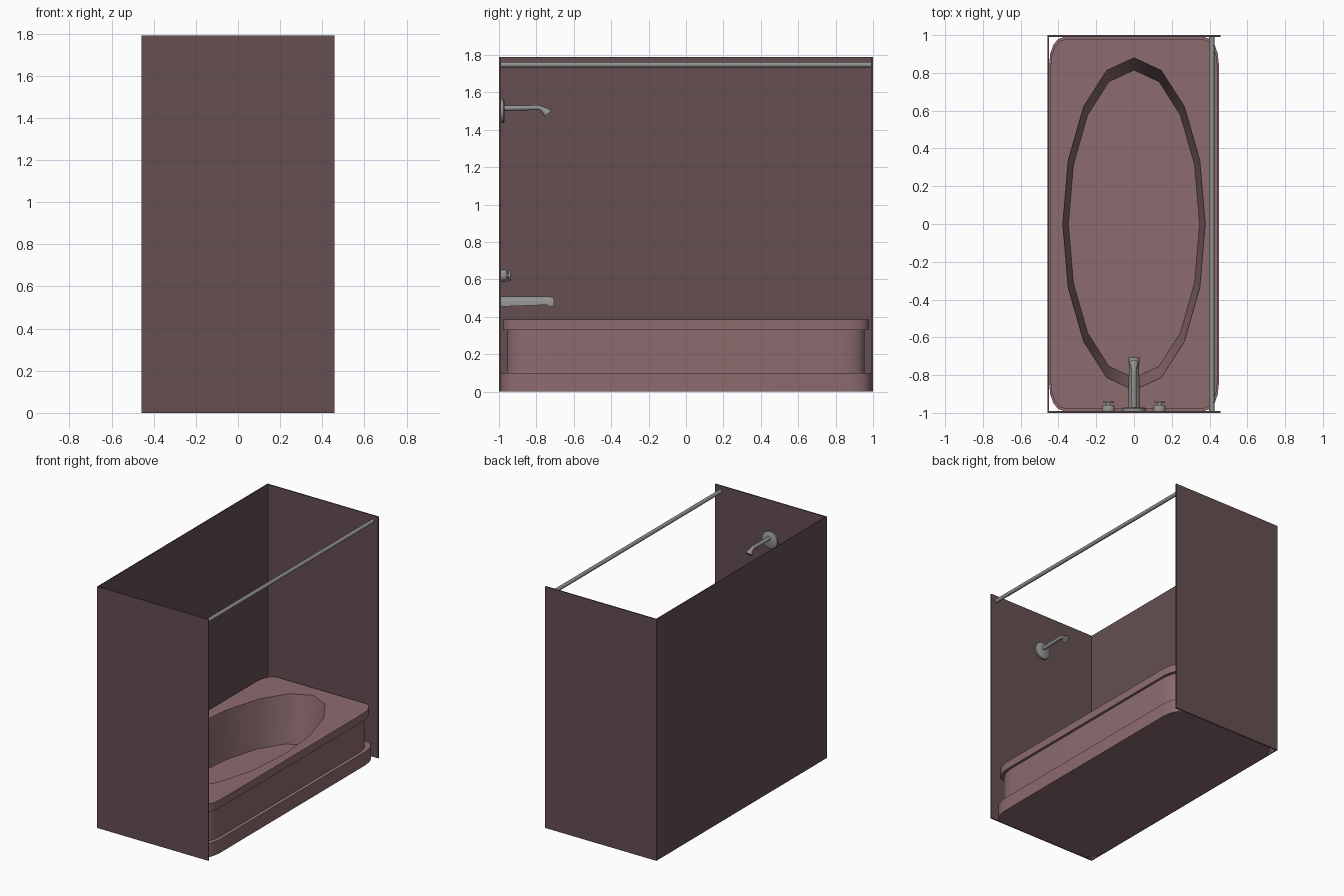
import bpy, bmesh, math
from mathutils import Vector

if "Cube" in bpy.data.objects:
    bpy.data.objects.remove(bpy.data.objects["Cube"])


def material(name, rgb):
    m = bpy.data.materials.new(name)
    m.diffuse_color = (*rgb, 1)
    m.use_nodes = True
    m.node_tree.nodes["Principled BSDF"].inputs["Base Color"].default_value = m.diffuse_color
    return m


WALL = material("wall_brown", (0.130, 0.078, 0.083))
TUB = material("tub_pink", (0.267, 0.150, 0.160))
METAL = material("metal_grey", (0.29, 0.29, 0.285))


def finish(name, bm, mat=None, angle=None):
    bmesh.ops.recalc_face_normals(bm, faces=bm.faces)
    me = bpy.data.meshes.new(name)
    bm.to_mesh(me)
    bm.free()
    ob = bpy.data.objects.new(name, me)
    bpy.context.collection.objects.link(ob)
    if mat:
        me.materials.append(mat)
    if angle:
        bpy.ops.object.select_all(action='DESELECT')
        ob.select_set(True)
        bpy.context.view_layer.objects.active = ob
        bpy.ops.object.shade_smooth_by_angle(angle=math.radians(angle))
    return ob


def box(name, lo, hi, mat=None):
    bm = bmesh.new()
    bmesh.ops.create_cube(bm, size=1)
    for v in bm.verts:
        v.co = Vector(lo[i] + (v.co[i] + 0.5) * (hi[i] - lo[i]) for i in range(3))
    return finish(name, bm, mat)


def skin(bm, rings):
    """Join successive point rings of equal count with quads."""
    loops = [[bm.verts.new(p) for p in r] for r in rings]
    for a, b in zip(loops, loops[1:]):
        n = len(a)
        for i in range(n):
            bm.faces.new((a[i], a[(i + 1) % n], b[(i + 1) % n], b[i]))
    return loops


def loft(name, rings, mat=METAL, angle=40):
    bm = bmesh.new()
    loops = skin(bm, rings)
    bm.faces.new(loops[0])
    bm.faces.new(loops[-1])
    return finish(name, bm, mat, angle)


def disc(x, y, z, r, tilt=0.0, n=16):
    """Circle facing -y/+y, tilted about x."""
    ring = []
    for i in range(n):
        a = 2 * math.pi * i / n
        u = r * math.sin(a)
        ring.append((x + r * math.cos(a), y - u * math.sin(tilt), z + u * math.cos(tilt)))
    return ring


def rounded(hx, hy, z, rx=0.075, ry=0.14, seg=4):
    ring = []
    for k, (sx, sy) in enumerate(((1, 1), (-1, 1), (-1, -1), (1, -1))):
        for i in range(seg + 1):
            a = math.pi / 2 * (k + i / seg)
            ring.append((sx * (hx - rx) + rx * math.cos(a), sy * (hy - ry) + ry * math.sin(a), z))
    return ring


def ellipse(a, b, z, n=16):
    return [(a * math.cos(2 * math.pi * i / n), b * math.sin(2 * math.pi * i / n), z) for i in range(n)]


# Surround walls
H, W = 1.79, 0.457
box("back_wall", (-W, -0.99, 0), (-W + 0.008, 0.99, H), WALL)
box("left_end_wall", (-W, -1, 0), (W, -0.99, H), WALL)
box("right_end_wall", (-W, 0.99, 0), (W, 1, H), WALL)

# Tub: stepped apron outside, oval basin inside
bm = bmesh.new()
outer = skin(bm, [rounded(0.449, 0.989, 0), rounded(0.449, 0.989, 0.10),
                  rounded(0.422, 0.955, 0.10), rounded(0.422, 0.955, 0.33),
                  rounded(0.441, 0.978, 0.33), rounded(0.441, 0.978, 0.387)])
basin = skin(bm, [ellipse(0.377, 0.88, 0.387), ellipse(0.347, 0.815, 0.04)])
bm.faces.new(outer[0])
bm.faces.new(basin[-1])
rim = [bm.edges.get((l[i], l[(i + 1) % len(l)])) for l in (outer[-1], basin[0]) for i in range(len(l))]
bmesh.ops.triangle_fill(bm, edges=rim, use_beauty=True)
finish("bathtub", bm, TUB, 58)

# Curtain rod
loft("curtain_rod", [disc(0.412, y, 1.748, 0.014) for y in (-0.99, 0.99)])

# Shower arm with flared head, and its wall flange
arm = [(-0.99, 1.515, 0.014, 0), (-0.79, 1.519, 0.013, 0), (-0.777, 1.516, 0.013, 0.3),
       (-0.765, 1.509, 0.015, 0.7), (-0.750, 1.500, 0.021, 0.8), (-0.738, 1.487, 0.026, 0.8)]
loft("shower_arm", [disc(0, y, z, r, -t) for y, z, r, t in arm])
loft("shower_flange", [disc(0, y, 1.50, r) for y, r in
                       ((-0.99, 0.064), (-0.977, 0.064), (-0.971, 0.055))])

# Taps: collar, stem and knob
for side, x in (("left", -0.135), ("right", 0.135)):
    prof = ((-0.99, 0.033), (-0.965, 0.033), (-0.958, 0.028), (-0.958, 0.011),
            (-0.948, 0.011), (-0.948, 0.027), (-0.937, 0.027))
    loft(side + "_tap", [disc(x, y, 0.620, r) for y, r in prof])


# Tub spout: arched section, wider lip at the end
def arch(y, hw, zlo, zhi):
    h = min(hw, (zhi - zlo) * 0.6)
    pts = [(-hw, y, zlo), (hw, y, zlo)]
    for i in range(9):
        a = math.pi * i / 8
        pts.append((hw * math.cos(a), y, zhi - h + h * math.sin(a)))
    return pts


loft("tub_spout", [arch(-0.99, 0.030, 0.455, 0.510), arch(-0.74, 0.027, 0.464, 0.509),
                   arch(-0.735, 0.030, 0.456, 0.510), arch(-0.707, 0.029, 0.457, 0.505)])
